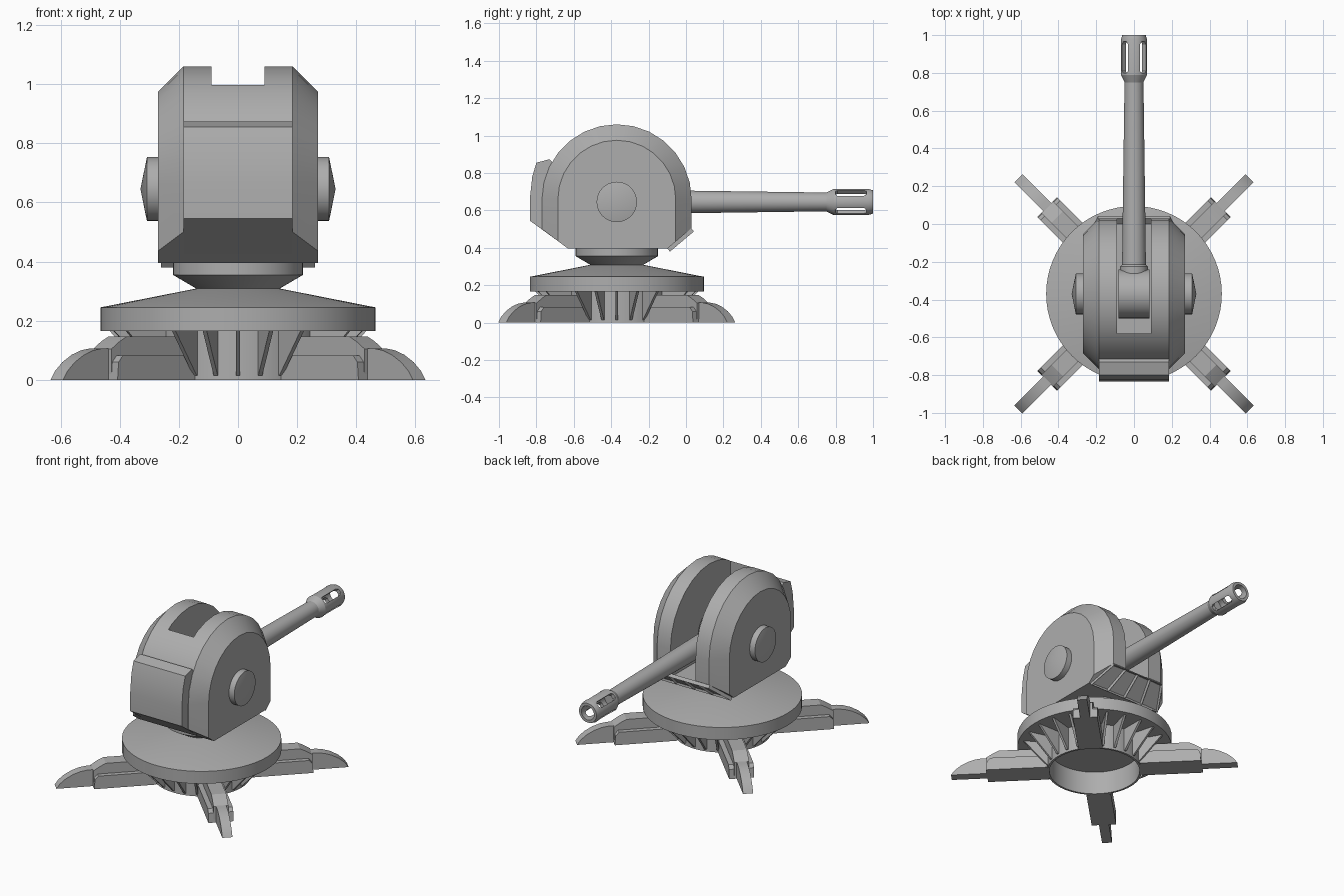
import bpy, bmesh, math
from mathutils import Matrix, Vector

if "Cube" in bpy.data.objects:
    bpy.data.objects.remove(bpy.data.objects["Cube"])

CY = -0.37      # turning axis of the turret
AZ = 0.645      # height of the barrel axis
grey = bpy.data.materials.new("plain_grey")
grey.diffuse_color = (0.42, 0.42, 0.42, 1)
grey.use_nodes = True
grey.node_tree.nodes["Principled BSDF"].inputs["Base Color"].default_value = grey.diffuse_color


def finish(name, bm, mat=Matrix()):
    bmesh.ops.remove_doubles(bm, verts=bm.verts, dist=1e-5)
    bmesh.ops.recalc_face_normals(bm, faces=bm.faces)
    bm.transform(mat)
    me = bpy.data.meshes.new(name)
    bm.to_mesh(me)
    bm.free()
    me.materials.append(grey)
    ob = bpy.data.objects.new(name, me)
    bpy.context.collection.objects.link(ob)
    return ob


def loft(name, rings, mat=Matrix(), caps=True, closed=False):
    """Skin a row of equal rings of points."""
    bm = bmesh.new()
    rows = [[bm.verts.new(p) for p in r] for r in rings]
    n = len(rows[0])
    pairs = list(zip(rows, rows[1:])) + ([(rows[-1], rows[0])] if closed else [])
    for a, b in pairs:
        for i in range(n):
            j = (i + 1) % n
            bm.faces.new((a[i], a[j], b[j], b[i]))
    if caps:
        bm.faces.new(rows[0])
        bm.faces.new(rows[-1])
    return finish(name, bm, mat)


def prism(name, pts, half, mat=Matrix()):
    """Side profile (y, z) extruded across x."""
    return loft(name, [[(x, y, z) for y, z in pts] for x in (-half, half)], mat)


def lathe(name, prof, mat=Matrix(), n=48, closed=False):
    """Profile (radius, height) turned about z."""
    rings = [[(r * math.cos(2 * math.pi * i / n), r * math.sin(2 * math.pi * i / n), z)
              for i in range(n)] for r, z in prof]
    return loft(name, rings, mat, False, closed)


def cut(ob, cutter):
    cutter.hide_render = True
    m = ob.modifiers.new("cut", 'BOOLEAN')
    m.operation, m.object, m.solver = 'DIFFERENCE', cutter, 'EXACT'
    bpy.context.view_layer.objects.active = ob
    bpy.ops.object.modifier_apply(modifier=m.name)
    bpy.data.objects.remove(cutter)


def spin(deg):
    return Matrix.Translation((0, CY, 0)) @ Matrix.Rotation(math.radians(deg), 4, 'Z')


# Base: hollow drum carrying the wide turntable
lathe("base_turntable", [(0, .15), (.272, .15), (.272, 0), (.285, 0), (.285, .165), (.465, .165),
                         (.465, .245), (.135, .31), (0, .31)], spin(0), 64)
lathe("swivel_neck", [(0, .305), (.135, .305), (.22, .355), (.22, .40), (0, .40)], spin(0))

# Radial fins under the turntable, skipped where the legs are
for k in range(24):
    if k % 6 != 3:
        prism("base_fin", [(.28, .015), (.292, .015), (.435, .166), (.28, .166)], .007, spin(15 * k))

# Four legs: wide side housing, raised ridge and curved narrow foot
for a in (45, 135, 225, 315):
    prism("leg_foot", [(.28, 0), (.866, 0), (.845, .03), (.81, .06), (.765, .085), (.72, .1),
                       (.68, .106), (.28, .106)], .03, spin(a))
    prism("leg_ridge", [(.28, .02), (.65, .02), (.65, .104), (.61, .13), (.575, .147), (.28, .147)],
          .044, spin(a))
    prism("leg_housing", [(.28, 0), (.65, 0), (.645, .06), (.625, .082), (.28, .082)], .074, spin(a))


# Turret head: rounded profile, narrowing toward both cheeks
def head_profile(r, zl, zr):
    arc = [(CY + r * math.cos(math.pi * i / 14), .66 + r * math.sin(math.pi * i / 14)) for i in range(15)]
    return [(-.10, .395), (CY + r, zr)] + arc + [(CY - r, zl), (-.63, .395)]


outer, inner = head_profile(.40, .50, .505), head_profile(.315, .436, .433)
head = loft("turret_head", [[(x, y, z) for y, z in p] for x, p in
                            ((-.27, inner), (-.185, outer), (.185, outer), (.27, inner))])
cut(head, prism("slot_cutter", [(-.58, .48), (.2, .48), (.2, 1.2), (-.58, 1.2)], .09))

# Raised plate on the front
prism("front_plate", [(-.65, .4105), (-.835, .545), (-.835, .66), (-.822, .78), (-.80, .855),
                      (-.73, .873), (-.66, .80)], .184)

# Sloping chin plate under the barrel with four recessed panels
bm = bmesh.new()
rows = [[bm.verts.new((u * w, y, z)) for u in (-1, -.5, 0, .5, 1)]
        for w, y, z in ((.26, -.10, .396), (.19, .028, .504))]
base = [bm.faces.new((rows[0][i], rows[0][i + 1], rows[1][i + 1], rows[1][i])) for i in range(4)]
ext = bmesh.ops.extrude_face_region(bm, geom=base, use_keep_orig=True)["geom"]
bmesh.ops.translate(bm, vec=Vector((0, .646, -.763)) * .022,
                    verts=[v for v in ext if isinstance(v, bmesh.types.BMVert)])
top = [f for f in ext if isinstance(f, bmesh.types.BMFace)]
bmesh.ops.recalc_face_normals(bm, faces=bm.faces)
bmesh.ops.inset_individual(bm, faces=top, thickness=.012, depth=-.012)
finish("chin_plate", bm)

# Pivot caps on both cheeks and the cradle drum inside the slot
pivot = Matrix.Translation((0, CY, AZ))
for s in (-90, 90):
    lathe("pivot_cap", [(0, .26), (.108, .26), (.108, .308), (0, .33)],
          pivot @ Matrix.Rotation(math.radians(s), 4, 'Y'), 32)
lathe("barrel_cradle", [(0, -.082), (.13, -.082), (.13, .082), (0, .082)],
      pivot @ Matrix.Rotation(math.radians(90), 4, 'Y'), 32)

# Barrel with collar and slotted muzzle
along = Matrix.Translation((0, 0, AZ)) @ Matrix.Rotation(math.radians(-90), 4, 'X')
lathe("barrel", [(0, -.3), (.074, -.3), (.074, -.225), (.063, -.215), (.06, .03), (.05, .76), (0, .76)],
      along, 32)
muzzle = lathe("muzzle", [(.05, .75), (.07, .79), (.07, .975), (.062, 1), (.045, 1), (.045, .775)],
               along, 32, True)
for a in (45, 135):
    slot = [(-.1, -.012), (-.1, .012), (.1, .012), (.1, -.012)]
    ring = [(.80, .012), (.81, .022), (.95, .022), (.965, .012), (.965, -.012), (.95, -.022),
            (.81, -.022), (.80, -.012)]
    cut(muzzle, loft("muzzle_cutter", [[(x, y, z) for y, z in ring] for x in (-.1, .1)],
                     Matrix.Translation((0, 0, AZ)) @ Matrix.Rotation(math.radians(a), 4, 'Y')))

# Smooth the round parts, keep the hard edges
bpy.ops.object.select_all(action='SELECT')
bpy.context.view_layer.objects.active = head
bpy.ops.object.shade_smooth_by_angle(angle=math.radians(25))
